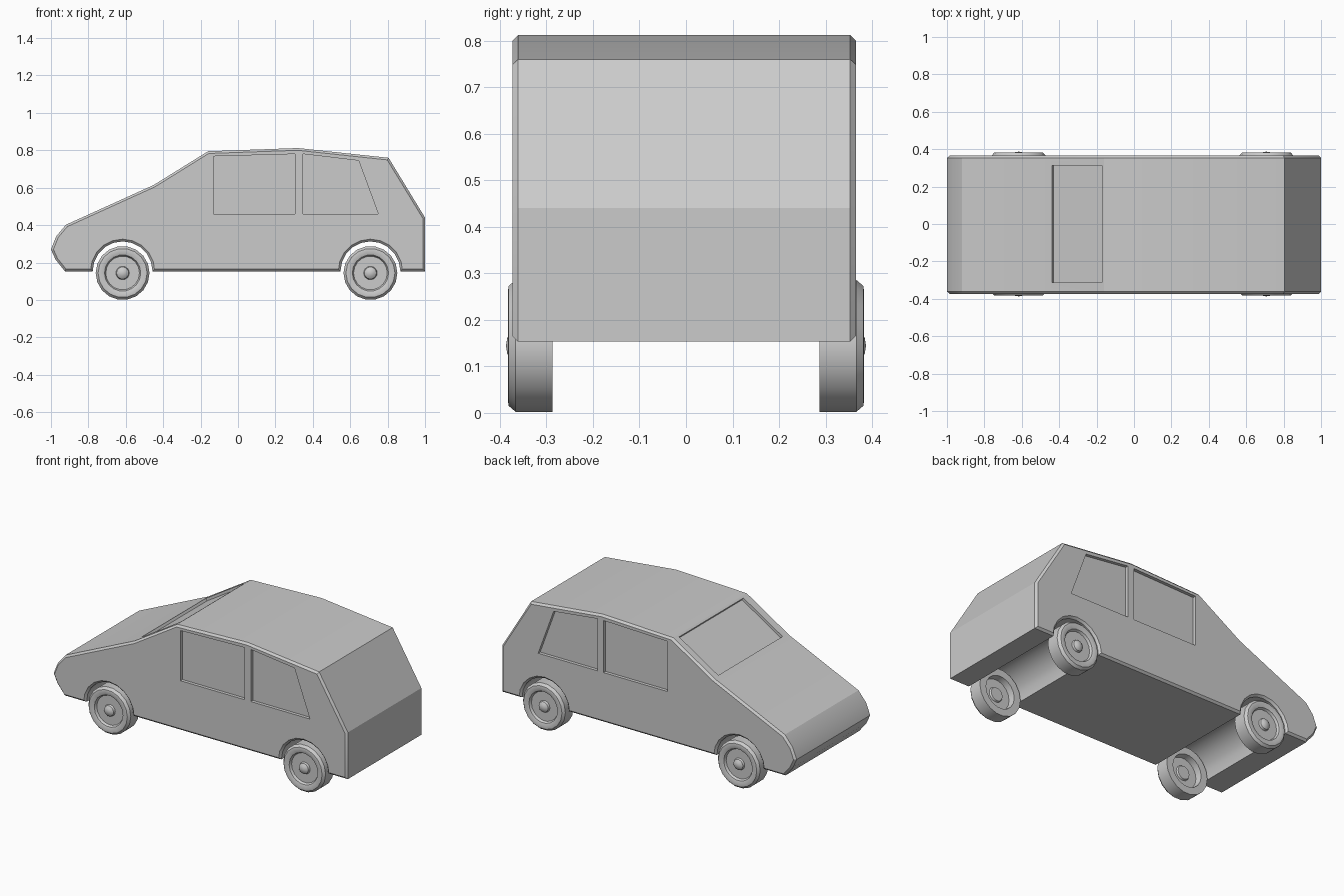
import bpy, bmesh
from math import sin, cos, pi, radians
from mathutils import Vector

if "Cube" in bpy.data.objects:
    bpy.data.objects.remove(bpy.data.objects["Cube"])

WHEEL_X = (-0.617, 0.708)
BASE = 0.153


def link(name, bm):
    bmesh.ops.recalc_face_normals(bm, faces=bm.faces[:])
    mesh = bpy.data.meshes.new(name)
    bm.to_mesh(mesh)
    bm.free()
    obj = bpy.data.objects.new(name, mesh)
    bpy.context.collection.objects.link(obj)
    return obj


def prism(name, pts, y0, y1, chamfer=0.0):
    """Extrude an xz outline from y0 to y1, optionally chamfering both rims."""
    bm = bmesh.new()
    face = bm.faces.new([bm.verts.new((x, y0, z)) for x, z in pts])
    ext = bmesh.ops.extrude_face_region(bm, geom=[face], use_keep_orig=True)
    for v in ext["geom"]:
        if isinstance(v, bmesh.types.BMVert):
            v.co.y = y1
    bmesh.ops.recalc_face_normals(bm, faces=bm.faces[:])
    if chamfer:
        rims = [e for e in bm.edges if abs(e.verts[0].co.y - e.verts[1].co.y) < 1e-5]
        bmesh.ops.bevel(bm, geom=rims, offset=chamfer, segments=1, affect='EDGES')
    return link(name, bm)


def smooth(obj, angle):
    bpy.ops.object.select_all(action='DESELECT')
    bpy.context.view_layer.objects.active = obj
    obj.select_set(True)
    bpy.ops.object.shade_smooth_by_angle(angle=radians(angle))


def cut(obj, cutter):
    mod = obj.modifiers.new("cut", 'BOOLEAN')
    mod.operation = 'DIFFERENCE'
    mod.solver = 'EXACT'
    mod.object = cutter
    cutter.hide_render = True
    bpy.context.view_layer.objects.active = obj
    bpy.ops.object.modifier_apply(modifier=mod.name)
    bpy.data.objects.remove(cutter)


def arch(cx, r=0.16, n=10):
    """Wheel arch, traced from right to left."""
    return [(cx + r * cos(pi * i / n), BASE + r * sin(pi * i / n)) for i in range(n + 1)]


# body shell with open wheel tunnels
outline = [(-0.925, BASE), (-0.975, 0.215), (-1, 0.27), (-0.972, 0.34), (-0.92, 0.402),
           (-0.45, 0.615), (-0.16, 0.795), (0.32, 0.812), (0.805, 0.76),
           (1, 0.44), (1, BASE)] + arch(WHEEL_X[1]) + arch(WHEEL_X[0])
body = prism("car_body", outline, -0.373, 0.365, 0.012)

# recessed side windows
front_window = [(-0.13, 0.46), (0.305, 0.46), (0.305, 0.78), (-0.13, 0.768)]
rear_window = [(0.348, 0.46), (0.75, 0.46), (0.645, 0.745), (0.348, 0.78)]
for win in (front_window, rear_window):
    cut(body, prism("window_cutter", win, -0.5, -0.353))
    cut(body, prism("window_cutter", win, 0.345, 0.5))

# recessed windscreen
a, b = Vector((-0.45, 0.615)), Vector((-0.16, 0.795))
d = (b - a).normalized()
n = Vector((-d.y, d.x))
a, b = a + d * 0.014, b - d * 0.014
screen = [a - n * 0.016, b - n * 0.016, b + n * 0.05, a + n * 0.05]
cut(body, prism("windscreen_cutter", [tuple(p) for p in screen], -0.312, 0.312))
smooth(body, 25)


def wheel(name, cx, side, segs=18):
    """Lathe a wheel around the y axis: tyre, recessed disc and domed hub."""
    prof = [(0, 0.387), (0.018, 0.384), (0.032, 0.374), (0.036, 0.362), (0.09, 0.362),
            (0.097, 0.376), (0.118, 0.383), (0.131, 0.381), (0.144, 0.366), (0.144, 0.287),
            (0.1, 0.287), (0.095, 0.325), (0.045, 0.325), (0.04, 0.315), (0, 0.315)]
    bm = bmesh.new()
    vs = [bm.verts.new((r, y * side, 0)) for r, y in prof]
    es = [bm.edges.new(p) for p in zip(vs, vs[1:])]
    bmesh.ops.spin(bm, geom=vs + es, cent=(0, 0, 0), axis=(0, 1, 0),
                   angle=2 * pi, steps=segs, use_duplicate=False)
    bmesh.ops.remove_doubles(bm, verts=bm.verts[:], dist=1e-4)
    obj = link(name, bm)
    obj.location = (cx, 0, 0.144)
    smooth(obj, 35)


# four wheels
for end, cx in zip(("front", "rear"), WHEEL_X):
    for tag, side in (("near", -1), ("far", 1)):
        wheel(f"{end}_wheel_{tag}", cx, side)
